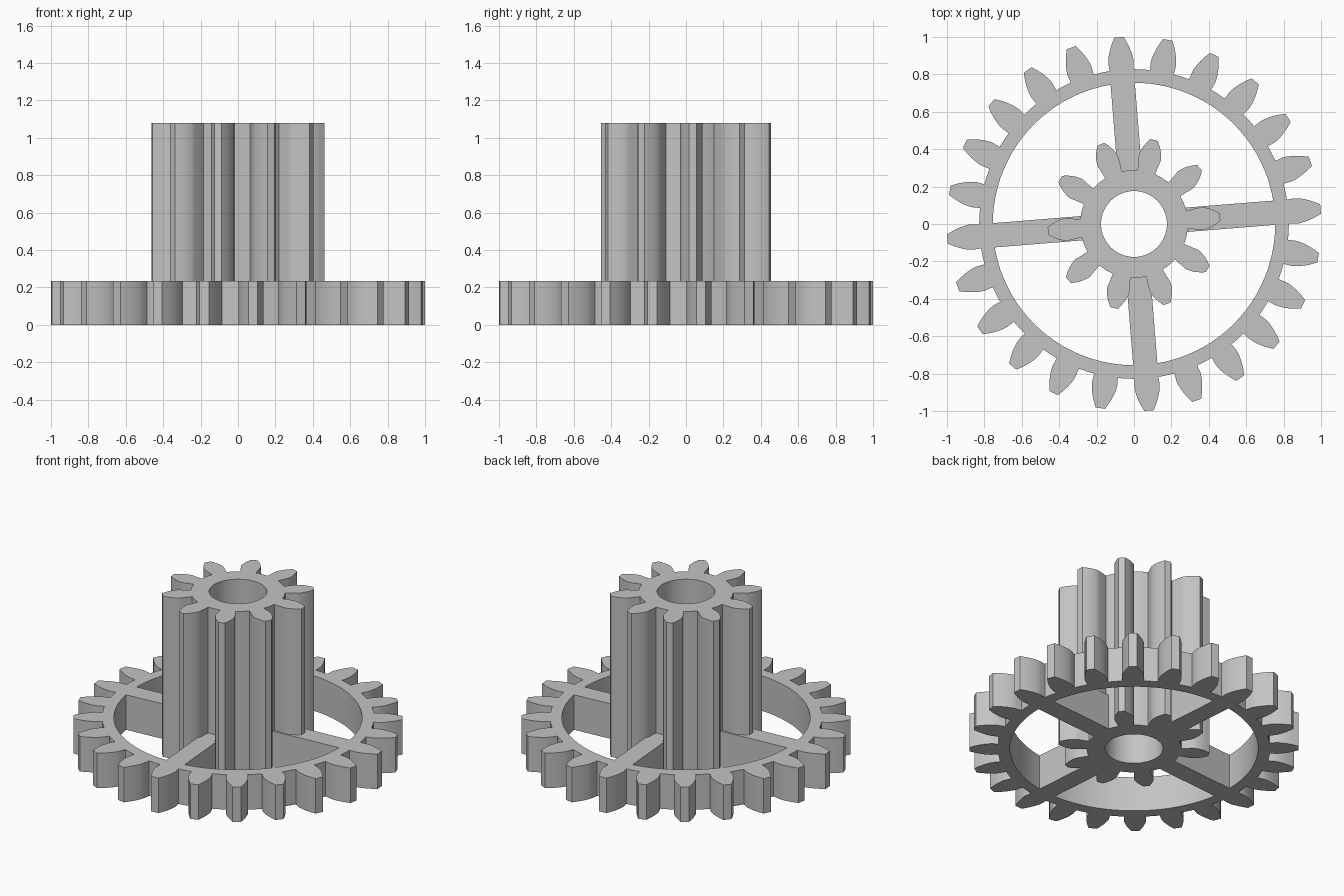
import bpy, bmesh
from math import sin, cos, tan, acos, pi, radians, sqrt

cube = bpy.data.objects.get("Cube")
if cube:
    bpy.data.objects.remove(cube)

MODULE = 0.077
PRESSURE = radians(20)
TURN = radians(4.6)
WHEEL_HEIGHT = 0.235
PINION_HEIGHT = 1.08
RIM_RADIUS = 0.755

grey = bpy.data.materials.new("plain grey")
grey.use_nodes = True
grey.diffuse_color = (0.55, 0.55, 0.55, 1)
grey.node_tree.nodes["Principled BSDF"].inputs["Base Color"].default_value = (0.55, 0.55, 0.55, 1)


def involute(angle):
    return tan(angle) - angle


def gear_outline(teeth, steps=6):
    """Involute teeth with radial flanks below the base circle."""
    pitch = MODULE * teeth / 2
    base, root, tip = pitch * cos(PRESSURE), pitch - 1.25 * MODULE, pitch + MODULE
    half = pi / (2 * teeth) + involute(PRESSURE) - 0.002 / pitch
    flank = [(root, half)]
    for i in range(steps + 1):
        r = base + (tip - base) * (i / steps) ** 1.5
        flank.append((r, half - involute(acos(min(1, base / r)))))
    tooth = [(r, -a) for r, a in flank] + [(r, a) for r, a in reversed(flank)]
    # extra point on the root circle between neighbouring teeth
    tooth.append((root, pi / teeth))
    points = []
    for k in range(teeth):
        centre = TURN + 2 * pi * k / teeth
        points += [(r * cos(centre + a), r * sin(centre + a)) for r, a in tooth]
    return points


def circle(radius, count=96):
    return [(radius * cos(2 * pi * i / count), radius * sin(2 * pi * i / count))
            for i in range(count)]


def finish(obj):
    obj.data.materials.clear()
    obj.data.materials.append(grey)
    bpy.ops.object.select_all(action='DESELECT')
    obj.select_set(True)
    bpy.context.view_layer.objects.active = obj
    bpy.ops.object.shade_smooth_by_angle(angle=radians(30))


def extruded(name, outlines, height):
    """Solid plate from an outline and its holes, standing on the ground."""
    curve = bpy.data.curves.new(name, 'CURVE')
    curve.dimensions = '2D'
    curve.fill_mode = 'BOTH'
    curve.extrude = height / 2
    for outline in outlines:
        spline = curve.splines.new('POLY')
        spline.points.add(len(outline) - 1)
        for point, (x, y) in zip(spline.points, outline):
            point.co = (x, y, 0, 1)
        spline.use_cyclic_u = True
    helper = bpy.data.objects.new(name + " outline", curve)
    bpy.context.collection.objects.link(helper)
    bpy.context.view_layer.update()
    mesh = bpy.data.meshes.new_from_object(
        helper.evaluated_get(bpy.context.evaluated_depsgraph_get()))
    bpy.data.objects.remove(helper)
    bm = bmesh.new()
    bm.from_mesh(mesh)
    bmesh.ops.remove_doubles(bm, verts=bm.verts, dist=0.0001)
    bmesh.ops.recalc_face_normals(bm, faces=bm.faces)
    bmesh.ops.translate(bm, verts=bm.verts, vec=(0, 0, height / 2))
    bm.to_mesh(mesh)
    bm.free()
    obj = bpy.data.objects.new(name, mesh)
    bpy.context.collection.objects.link(obj)
    finish(obj)
    return obj


# Toothed outer ring and tall toothed hub with its bore
extruded("gear_ring", [gear_outline(24), circle(RIM_RADIUS)], WHEEL_HEIGHT)
extruded("pinion", [gear_outline(10), circle(0.176, 64)], PINION_HEIGHT)

# Four spokes between hub and ring
inner, outer, half_width = 0.28, RIM_RADIUS + 0.003, 0.065
profile = [(inner, -half_width), (outer, -half_width), (outer, half_width), (inner, half_width)]
for k in range(4):
    a = TURN + k * pi / 2
    quad = [(x * cos(a) - y * sin(a), x * sin(a) + y * cos(a)) for x, y in profile]
    extruded(f"spoke_{k + 1}", [quad], WHEEL_HEIGHT)
